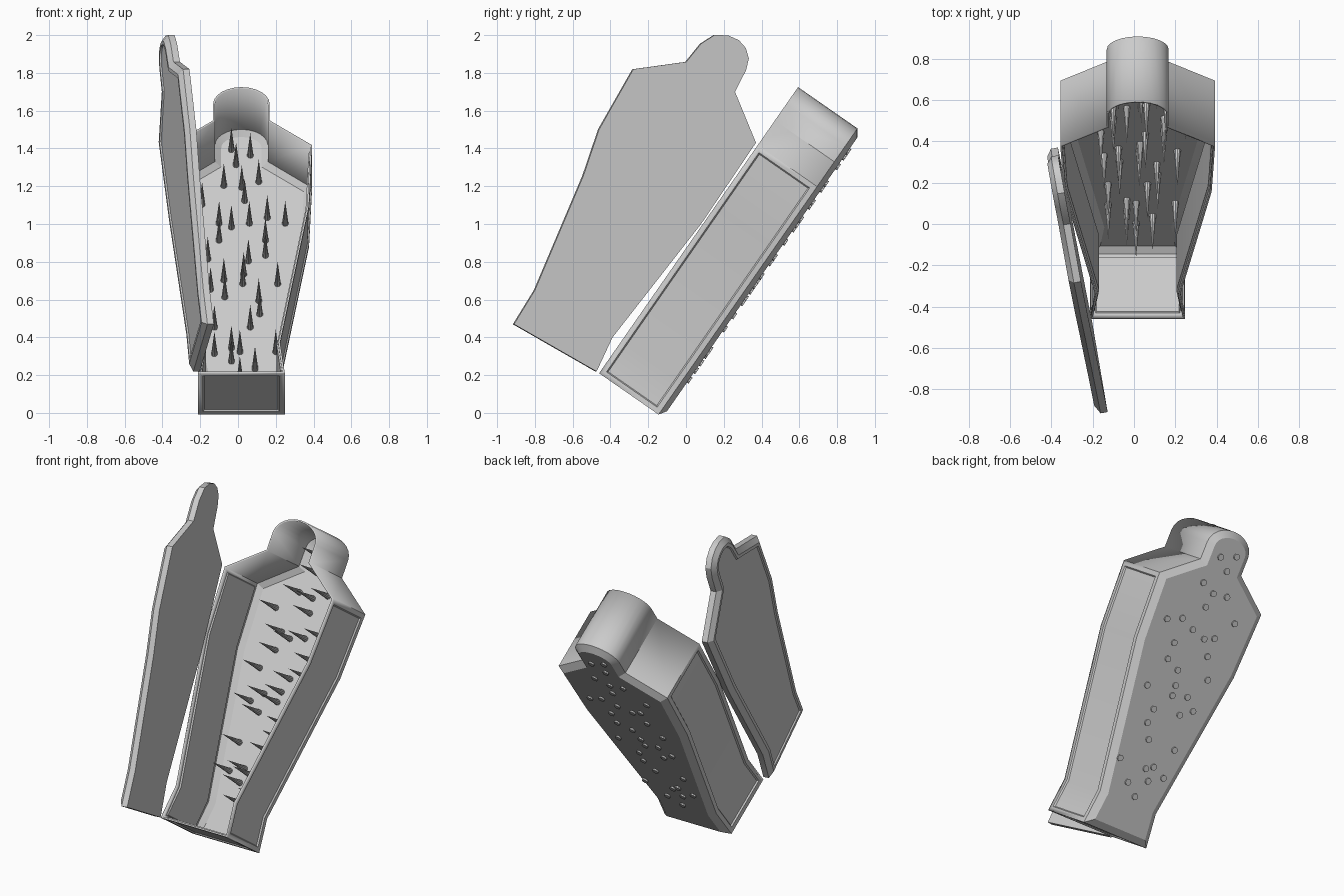
import bpy, bmesh, math
from mathutils import Matrix, Vector

if "Cube" in bpy.data.objects:
    bpy.data.objects.remove(bpy.data.objects["Cube"])

# Local frame: x = across, y = depth towards the back, z = along the leaning casket
S, C = 0.821, 0.571
LEAN = Matrix(((1, 0, 0, 0), (0, S, C, -0.46), (0, -C, S, 0.21), (0, 0, 0, 1)))
CX = 0.018


def finish(name, bm, solid=0):
    bmesh.ops.recalc_face_normals(bm, faces=bm.faces) if not solid else None
    me = bpy.data.meshes.new(name)
    bm.to_mesh(me)
    bm.free()
    ob = bpy.data.objects.new(name, me)
    bpy.context.collection.objects.link(ob)
    ob.matrix_world = LEAN
    if solid:
        m = ob.modifiers.new("thickness", 'SOLIDIFY')
        m.thickness, m.offset, m.use_even_offset = solid, -1, True
    bpy.ops.object.select_all(action='DESELECT')
    ob.select_set(True)
    bpy.context.view_layer.objects.active = ob
    bpy.ops.object.shade_smooth_by_angle(angle=math.radians(28))
    return ob


def prism(points, vec):
    """Closed prism from an outline; returns bmesh, front face, end face, side faces."""
    bm = bmesh.new()
    a = [bm.verts.new(p) for p in points]
    b = [bm.verts.new(Vector(p) + Vector(vec)) for p in points]
    front, end = bm.faces.new(a), bm.faces.new(b)
    n = len(a)
    sides = [bm.faces.new((a[i], a[(i + 1) % n], b[(i + 1) % n], b[i])) for i in range(n)]
    bmesh.ops.recalc_face_normals(bm, faces=bm.faces)
    return bm, front, end, sides


def inset(bm, faces, width, depth):
    bmesh.ops.inset_region(bm, faces=faces, thickness=width, depth=depth,
                           use_even_offset=True, use_boundary=True)


# Casket shell: half outline (half width, height) mirrored, with rounded head
half = [(0.23, 0), (0.205, 0.2), (0.358, 1.08), (0.375, 1.47), (0.15, 1.63)]
half += [(0.15 * math.cos(t), 1.735 + 0.11 * math.sin(t))
         for t in [math.pi / 2 * i / 6 for i in range(6)]]
outline = [(CX + w, 0, h) for w, h in half] + [(CX, 0, 1.845)]
outline += [(CX - w, 0, h) for w, h in reversed(half)]
bm, front, back, sides = prism(outline, (0, 0.383, 0))
inset(bm, [back], 0.04, 0.027)
for panel in (sides[:3], sides[-4:-1], sides[-1:]):
    inset(bm, panel, 0.028, 0)
    inset(bm, panel, 0.007, -0.008)
bmesh.ops.delete(bm, geom=[front], context='FACES_ONLY')
finish("casket_shell", bm, solid=0.01)

# Lid swung open on the left edge: outline as (distance from hinge, height)
lid = [(0.016, 0), (0.05, 0.196), (0.008, 0.957), (0.015, 1.476), (0.26, 1.634),
       (0.277, 1.76), (0.3, 1.82), (0.345, 1.857), (0.4, 1.87), (0.46, 1.858),
       (0.52, 1.82), (0.553, 1.74), (0.562, 1.617), (0.77, 1.425), (0.737, 1.06),
       (0.665, 0.81), (0.53, 0.167), (0.518, -0.044)]
bm, inner, outer, sides = prism(
    [(-0.205 + 0.14 * n - 0.112 * v, -n, v) for n, v in lid], (-0.034, -0.005, -0.004))
inset(bm, [outer], 0.03, 0.024)
inset(bm, [outer], 0.02, 0)
inset(bm, [outer], 0.006, -0.008)
finish("lid", bm)

# Spikes driven through the back, pointing to the front (x, height of tip in front view)
tips = [(-.035, 1.51), (-.01, 1.43), (.065, 1.48), (.11, 1.34), (-.075, 1.32), (.02, 1.31),
        (.035, 1.24), (-.19, 1.22), (.155, 1.15), (.25, 1.12), (-.1, 1.12), (-.035, 1.1),
        (.06, 1.12), (-.1, 1.03), (.145, 1.03), (.145, .95), (-.16, .93), (.055, .92),
        (.03, .85), (-.075, .82), (-.07, .73), (.025, .8), (.21, .8), (-.145, .77),
        (.11, .71), (.115, .64), (-.125, .57), (.065, .57), (.2, .44), (-.035, .46),
        (-.125, .43), (.01, .44), (-.035, .39), (.09, .35), (.01, .3)]
bm = bmesh.new()
for x, z in tips:
    place = Matrix.Translation((x, 0.305, (z - 0.1) / S)) @ Matrix.Rotation(math.pi / 2, 4, 'X')
    bmesh.ops.create_cone(bm, cap_ends=True, segments=10, radius1=0.019, radius2=0.0,
                          depth=0.23, matrix=place)
finish("spikes", bm)
